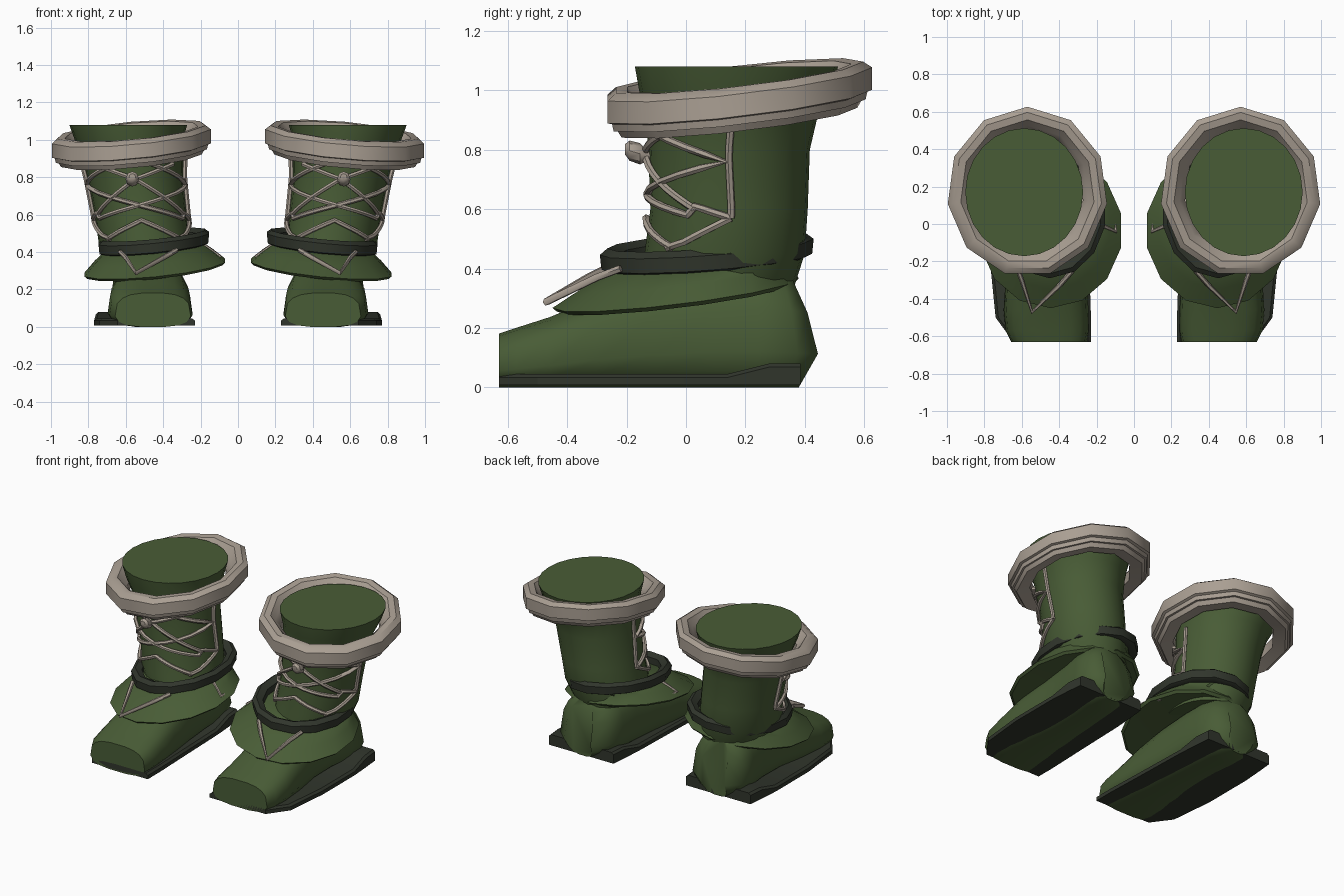
import bpy, bmesh, math
from mathutils import Vector

if "Cube" in bpy.data.objects:
    bpy.data.objects.remove(bpy.data.objects["Cube"])


def material(name, rgb):
    m = bpy.data.materials.new(name)
    m.diffuse_color = (*rgb, 1)
    m.use_nodes = True
    m.node_tree.nodes["Principled BSDF"].inputs["Base Color"].default_value = m.diffuse_color
    return m


GREEN = material("moss green", (0.066, 0.108, 0.037))
CREAM = material("warm cream", (0.40, 0.345, 0.29))
DARK = material("dark sole", (0.030, 0.036, 0.025))


def smooth(ob, deg):
    bpy.ops.object.select_all(action='DESELECT')
    ob.select_set(True)
    bpy.context.view_layer.objects.active = ob
    bpy.ops.object.shade_smooth_by_angle(angle=math.radians(deg))


def loft(name, rings, mat, closed=False, deg=40):
    """Skin a list of equal rings; cap the ends or join last to first; mirror over x."""
    bm = bmesh.new()
    vs = [[bm.verts.new(p) for p in r] for r in rings]
    n = len(rings[0])
    pairs = list(zip(vs, vs[1:]))
    if closed:
        pairs.append((vs[-1], vs[0]))
    for a, b in pairs:
        for i in range(n):
            j = (i + 1) % n
            bm.faces.new((a[i], a[j], b[j], b[i]))
    if not closed:
        bm.faces.new(vs[0][::-1])
        bm.faces.new(vs[-1])
    bmesh.ops.recalc_face_normals(bm, faces=bm.faces)
    me = bpy.data.meshes.new(name)
    bm.to_mesh(me)
    bm.free()
    me.materials.append(mat)
    ob = bpy.data.objects.new(name, me)
    bpy.context.collection.objects.link(ob)
    smooth(ob, deg)
    ob.modifiers.new("pair", 'MIRROR').use_mirror_merge = False
    return ob


def ellipse(cx, cy, z, rx, ry, n, sx=0, sy=0):
    """Elliptical ring whose height tilts by sx, sy."""
    out = []
    for i in range(n):
        a = math.tau * i / n + math.pi / 2
        dx, dy = rx * math.cos(a), ry * math.sin(a)
        out.append((cx + dx, cy + dy, z + sx * dx + sy * dy))
    return out


# boot shaft: z, centre x, centre y, radius x, radius y
SHAFT = [(0.34, 0.47, 0.11, 0.23, 0.255), (0.45, 0.50, 0.13, 0.245, 0.27),
         (0.60, 0.52, 0.145, 0.245, 0.265), (0.80, 0.55, 0.145, 0.255, 0.272),
         (0.92, 0.565, 0.155, 0.272, 0.29), (1.00, 0.583, 0.167, 0.29, 0.325),
         (1.08, 0.587, 0.17, 0.315, 0.342)]
loft("shaft", [ellipse(cx, cy, z, rx, ry, 24) for z, cx, cy, rx, ry in SHAFT], GREEN)

# thick stepped cuff: offset from the outer radius, height
CUFF = [(0, -0.045), (0, 0.03), (-0.03, 0.053), (-0.07, 0.05), (-0.1, 0.015),
        (-0.13, -0.02), (-0.13, -0.085), (-0.05, -0.1), (-0.035, -0.075),
        (-0.022, -0.075), (-0.016, -0.05)]
loft("cuff", [ellipse(0.57, 0.172, 0.995 + dz, 0.43 + o, 0.455 + o, 11, -0.09, 0.115)
              for o, dz in CUFF], CREAM, closed=True)

# ankle band
BAND = [(0, -0.03), (0.005, 0.02), (-0.02, 0.04), (-0.06, 0.02), (-0.06, -0.03), (-0.02, -0.038)]
loft("ankle_band", [ellipse(0.45, 0.07, 0.453 + dz, 0.298 + o, 0.355 + o, 14, -0.1, 0.075)
                    for o, dz in BAND], DARK, closed=True)

# flared skirt above the foot
loft("ankle_skirt", [ellipse(0.47, 0.06, 0.325, 0.2, 0.25, 14, -0.1, 0.12),
                     ellipse(0.445, -0.035, 0.303, 0.37, 0.4, 14, -0.1, 0.12),
                     ellipse(0.445, -0.035, 0.317, 0.385, 0.415, 14, -0.1, 0.12),
                     ellipse(0.45, 0.0, 0.375, 0.325, 0.35, 14, -0.1, 0.12),
                     ellipse(0.455, 0.065, 0.43, 0.26, 0.31, 14, -0.1, 0.08)], GREEN)


# foot: y, left x, right x, top z, and how far the heel profile is followed
FOOT = [(-0.63, 0.25, 0.66, 0.18, 0), (-0.57, 0.24, 0.69, 0.20, 0),
        (-0.46, 0.24, 0.70, 0.235, 0), (-0.3, 0.25, 0.69, 0.30, 0),
        (-0.1, 0.27, 0.66, 0.355, 0), (0.1, 0.285, 0.66, 0.385, 0),
        (0.24, 0.29, 0.68, 0.39, 0), (0.34, 0.31, 0.675, 0.375, 0.55),
        (0.38, 0.40, 0.60, 0.365, 1)]


def heel(z):
    return 0.08 * z / 0.14 if z < 0.14 else 0.08 - 0.1 * (z - 0.14) / 0.22


def foot_ring(y, x0, x1, top, k, n=16):
    out = []
    for i in range(n):
        a = math.tau * (i + 0.5) / n
        c, s = math.cos(a), math.sin(a)
        px = math.copysign(abs(c) ** 0.7, c)
        pz = math.copysign(abs(s) ** 0.6, s)
        px *= 1 - 0.15 * max(pz, 0)
        z = max(0, top * (0.5 + 0.51 * pz))
        out.append(((x0 + x1) / 2 + (x1 - x0) / 2 * px, y + k * heel(z), z))
    return out


loft("foot", [foot_ring(*f) for f in FOOT], GREEN, deg=50)

# sole slab with a raised heel
SOLE = [(-0.63, 0.23, 0.645, 0.045), (-0.5, 0.23, 0.74, 0.045), (-0.2, 0.24, 0.77, 0.045),
        (0.14, 0.25, 0.77, 0.045), (0.28, 0.26, 0.76, 0.08), (0.385, 0.27, 0.75, 0.08)]
loft("sole", [[(a, y, 0.008), (b, y, 0.008), (b, y, z - 0.012), (b - 0.015, y, z),
               (a + 0.015, y, z), (a, y, z - 0.012)] for y, a, b, z in SOLE], DARK, deg=30)


def on_shaft(deg, z, off=0.01):
    """Point on the shaft at an angle from the front."""
    for lo, hi in zip(SHAFT, SHAFT[1:]):
        if lo[0] <= z <= hi[0]:
            t = (z - lo[0]) / (hi[0] - lo[0])
            cx, cy, rx, ry = (p + (q - p) * t for p, q in zip(lo[1:], hi[1:]))
            a = math.radians(deg)
            return Vector((cx + (rx + off) * math.sin(a), cy - (ry + off) * math.cos(a), z))


def strand(keys, step=5):
    """Follow the shaft through (angle, height) keys."""
    pts = []
    for (a0, z0), (a1, z1) in zip(keys, keys[1:]):
        pts += [on_shaft(a0 + (a1 - a0) * i / step, z0 + (z1 - z0) * i / step)
                for i in range(step)]
    return pts + [on_shaft(*keys[-1])]


# crossed laces around the shaft
paths = []
for s in (1, -1):
    paths.append(strand([(90 * s, 0.9), (90 * s, 0.76), (92 * s, 0.57)]))
    paths.append(strand([(15 * s, 0.88), (88 * s, 0.76), (0, 0.65), (-60 * s, 0.58),
                         (-65 * s, 0.61), (-92 * s, 0.57)]))
    paths.append(strand([(0, 0.79), (30 * s, 0.84), (50 * s, 0.87)]))
    paths.append(strand([(0, 0.79), (40 * s, 0.67), (65 * s, 0.60)]))
    paths.append(strand([(92 * s, 0.57), (60 * s, 0.49), (45 * s, 0.47)]))
    paths.append(strand([(50 * s, 0.47), (0, 0.57), (-50 * s, 0.47)]))
# lace ends draped on the skirt
paths.append([Vector(p) for p in ((0.33, -0.25, 0.41), (0.40, -0.33, 0.37),
                                  (0.545, -0.47, 0.288), (0.60, -0.3, 0.37), (0.63, -0.22, 0.40))])
paths.append([Vector(p) for p in ((0.19, 0.0, 0.44), (0.10, -0.04, 0.375), (0.12, 0.11, 0.36))])

cu = bpy.data.curves.new("laces", 'CURVE')
cu.dimensions = '3D'
cu.bevel_depth = 0.013
cu.bevel_resolution = 1
cu.use_fill_caps = True
for p in paths:
    sp = cu.splines.new('POLY')
    sp.points.add(len(p) - 1)
    for q, v in zip(sp.points, p):
        q.co = (*v, 1)
laces = bpy.data.objects.new("laces", cu)
bpy.context.collection.objects.link(laces)
cu.materials.append(CREAM)
bpy.ops.object.select_all(action='DESELECT')
laces.select_set(True)
bpy.context.view_layer.objects.active = laces
bpy.ops.object.convert(target='MESH')
laces = bpy.context.view_layer.objects.active
smooth(laces, 50)
laces.modifiers.new("pair", 'MIRROR').use_mirror_merge = False

# bead holding the lace crossing
bead = [(-0.205, 0.018), (-0.19, 0.034), (-0.155, 0.036), (-0.135, 0.02), (-0.11, 0.014)]
loft("lace_bead", [[(0.565 + r * math.cos(math.tau * i / 8), y,
                     0.74 - 0.3 * y + r * math.sin(math.tau * i / 8)) for i in range(8)]
                   for y, r in bead], CREAM)
